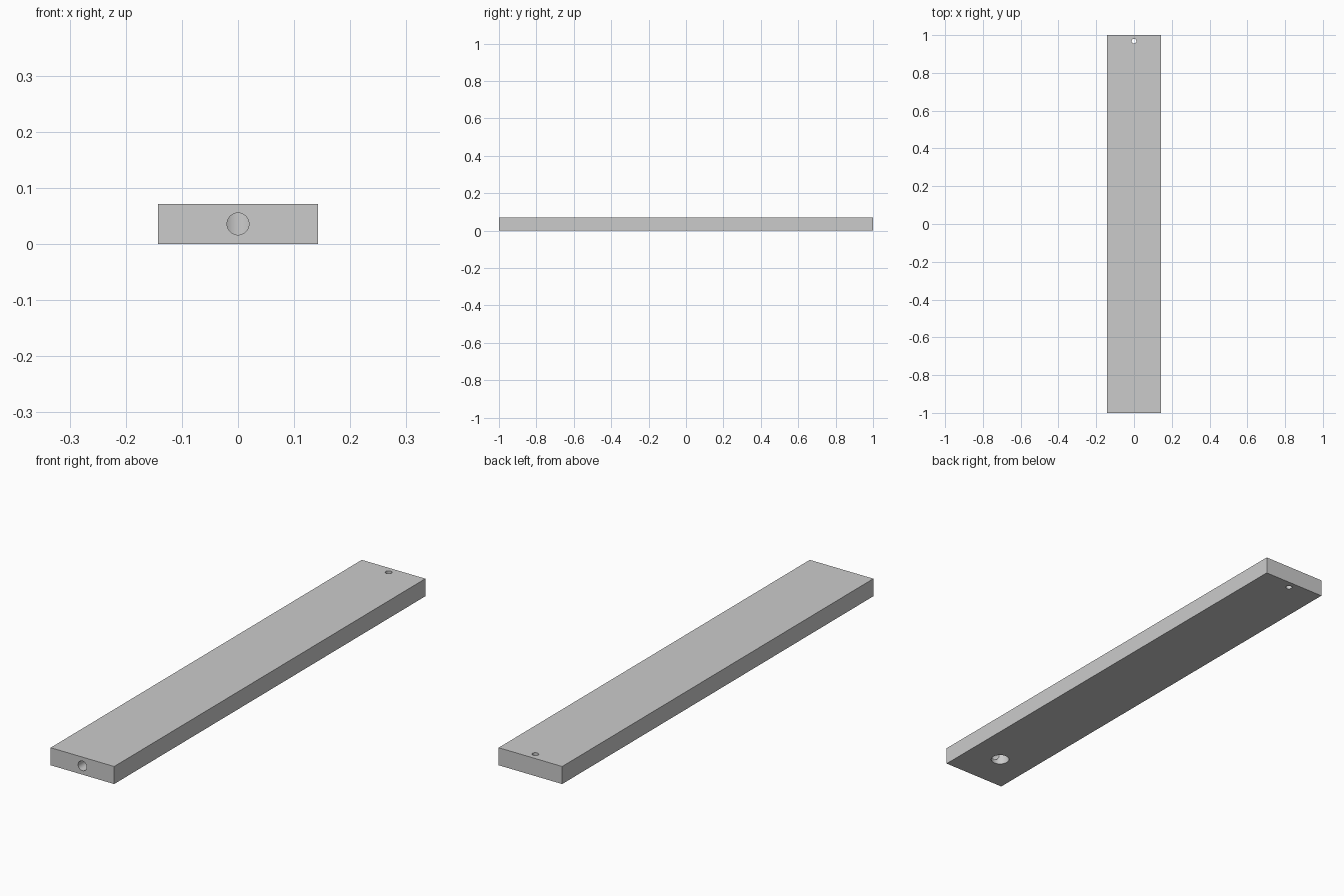
import bpy
from math import pi

if "Cube" in bpy.data.objects:
    bpy.data.objects.remove(bpy.data.objects["Cube"])

HALF_W, HEIGHT = 0.143, 0.0714

# Flat bar
bpy.ops.mesh.primitive_cube_add(size=1, location=(0, 0, HEIGHT / 2))
bar = bpy.context.object
bar.name = "bar"
bar.scale = (2 * HALF_W, 2, HEIGHT)
bpy.ops.object.transform_apply(location=True, rotation=False, scale=True)


def drill(name, radius, depth, location, rotation=(0, 0, 0)):
    """Cut a round hole in the bar, then discard the cutter."""
    bpy.ops.mesh.primitive_cylinder_add(vertices=64, radius=radius, depth=depth,
                                        location=location, rotation=rotation)
    cutter = bpy.context.object
    cutter.name = name
    cutter.hide_render = True
    mod = bar.modifiers.new(name, 'BOOLEAN')
    mod.operation = 'DIFFERENCE'
    mod.solver = 'EXACT'
    mod.object = cutter
    bpy.context.view_layer.objects.active = bar
    bpy.ops.object.modifier_apply(modifier=mod.name)
    bpy.data.objects.remove(cutter, do_unlink=True)


POCKET_Y, POCKET_DEPTH = -0.837, 0.0585

# Blind pocket in the underside, near the front
drill("pocket", 0.0357, 2 * POCKET_DEPTH, (0, POCKET_Y, 0))
# Channel from the front face into the pocket
drill("channel", 0.0195, 2 * (1 + POCKET_Y), (0, -1, HEIGHT / 2), (pi / 2, 0, 0))
# Small through hole near the back
drill("through_hole", 0.0125, 0.3, (0, 0.968, HEIGHT / 2))

# Smooth hole walls, sharp edges
bpy.ops.object.select_all(action='DESELECT')
bar.select_set(True)
bpy.context.view_layer.objects.active = bar
bpy.ops.object.shade_smooth_by_angle()
